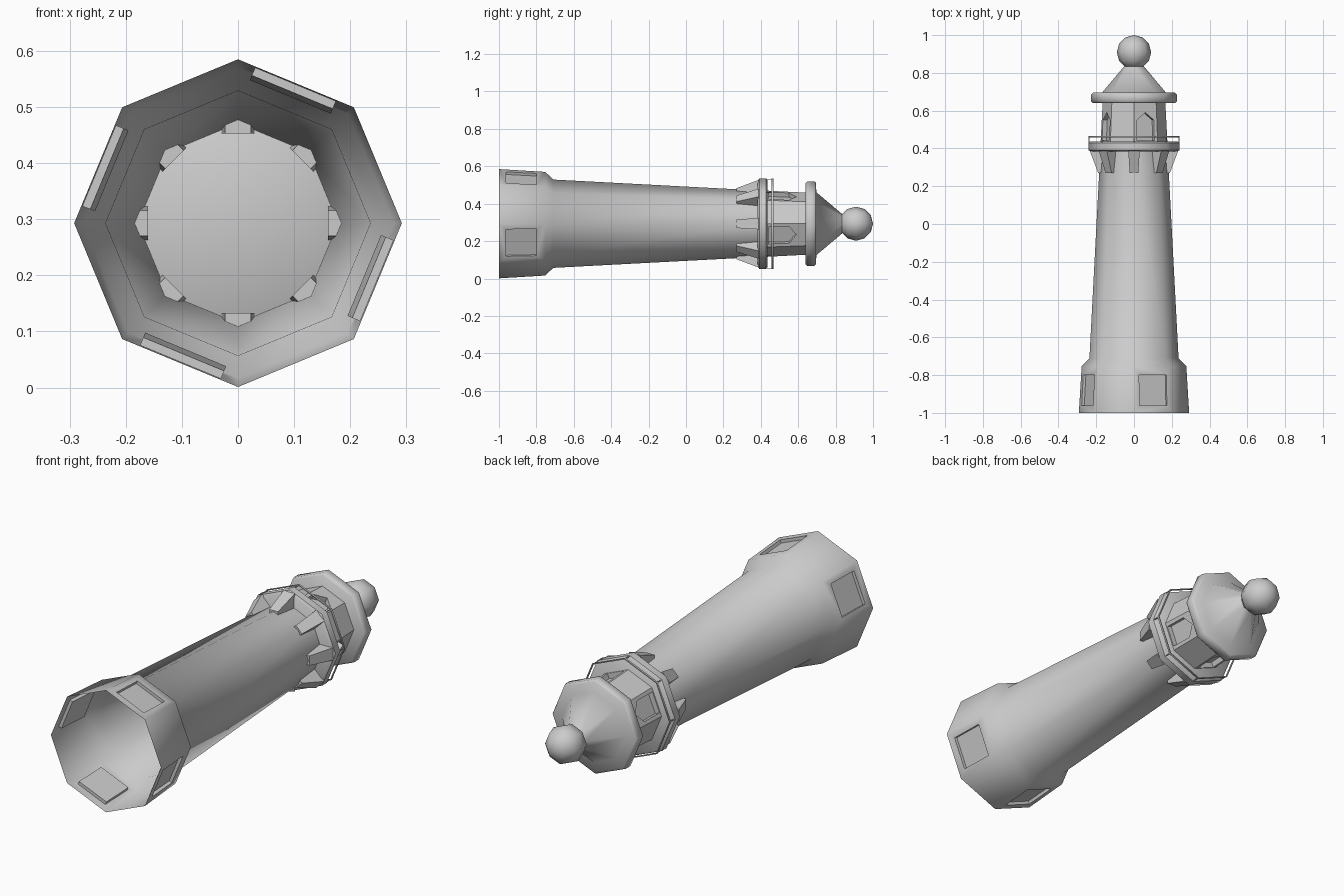
import bpy, bmesh, math
from mathutils import Vector

if "Cube" in bpy.data.objects:
    bpy.data.objects.remove(bpy.data.objects["Cube"])

ZC = 0.293          # height of the tower axis, which runs along y
N = 8
HALF = math.pi / N


def pt(r, a, y):
    return Vector((r * math.cos(a), y, ZC + r * math.sin(a)))


def finish(bm, name, angle):
    bmesh.ops.recalc_face_normals(bm, faces=bm.faces)
    me = bpy.data.meshes.new(name)
    bm.to_mesh(me)
    bm.free()
    ob = bpy.data.objects.new(name, me)
    bpy.context.collection.objects.link(ob)
    if angle:
        bpy.ops.object.select_all(action='DESELECT')
        ob.select_set(True)
        bpy.context.view_layer.objects.active = ob
        bpy.ops.object.shade_smooth_by_angle(angle=math.radians(angle))
    return ob


def recess(bm, corners, k, lo, hi, outline, depth):
    """Fill one wall face around a sunken panel; outline is (sideways, y)."""
    (y0, r0), (y1, r1) = lo, hi
    a = (2 * k + 1) * HALF
    nrm = Vector((math.cos(a), 0, math.sin(a)))
    tan = Vector((-math.sin(a), 0, math.cos(a)))

    def place(u, y, d):
        r = r0 + (r1 - r0) * (y - y0) / (y1 - y0)
        return Vector((0, y, ZC)) + nrm * (r * math.cos(HALF) - d) + tan * u

    rim = [bm.verts.new(place(u, y, 0)) for u, y in outline]
    floor = [bm.verts.new(place(u, y, depth)) for u, y in outline]
    edges = []
    for loop in (corners, rim):
        for v, w in zip(loop, loop[1:] + loop[:1]):
            edges.append(bm.edges.get((v, w)) or bm.edges.new((v, w)))
    bmesh.ops.triangle_fill(bm, edges=edges, use_beauty=True, normal=nrm)
    n = len(rim)
    for i in range(n):
        j = (i + 1) % n
        bm.faces.new((rim[i], rim[j], floor[j], floor[i]))
    bm.faces.new(floor)


def lathe(name, profile, cap_start=False, cap_end=False, closed=False,
          angle=50, band=None, outline=None, depth=0.0):
    """Eight-sided turned part; profile is a list of (y, radius)."""
    bm = bmesh.new()
    rings = [[bm.verts.new(pt(r, 2 * k * HALF, y)) for k in range(N)]
             for y, r in profile]
    m = len(rings)
    for i in range(m if closed else m - 1):
        p, q = rings[i], rings[(i + 1) % m]
        for k in range(N):
            c = [p[k], p[(k + 1) % N], q[(k + 1) % N], q[k]]
            if i == band and k % 2:
                recess(bm, c, k, profile[i], profile[i + 1], outline, depth)
            else:
                bm.faces.new(c)
    if cap_start:
        bm.faces.new(rings[0])
    if cap_end:
        bm.faces.new(rings[-1])
    return finish(bm, name, angle)


def wedge(name, k, sections):
    """Spoke-like block at corner k; sections are (y, r_in, r_out, half_width)."""
    a = 2 * k * HALF
    side = Vector((-math.sin(a), 0, math.cos(a)))
    bm = bmesh.new()
    s = [[bm.verts.new(pt(r, a, y) + side * w)
          for r, w in ((ri, -h), (ro, -h), (ro, h), (ri, h))]
         for y, ri, ro, h in sections]
    for i in range(4):
        j = (i + 1) % 4
        bm.faces.new((s[0][i], s[0][j], s[1][j], s[1][i]))
    bm.faces.new(s[0])
    bm.faces.new(s[1])
    finish(bm, name, 0)


# Hollow tower with a wide foot and four sunken square panels
lathe("tower", [(-1, 0.292), (-0.752, 0.277), (-0.71, 0.236), (0.39, 0.178)],
      cap_end=True, band=0, depth=0.015,
      outline=[(-0.078, -0.962), (0.078, -0.962), (0.078, -0.8), (-0.078, -0.8)])

# Gallery floor with bevelled rim
lathe("gallery", [(0.383, 0.23), (0.392, 0.242), (0.428, 0.242), (0.437, 0.23)],
      cap_start=True, cap_end=True)

# Brackets under the gallery and thin railing posts above it
for k in range(N):
    wedge(f"bracket_{k}", k, [(0.27, 0.16, 0.19, 0.023), (0.387, 0.16, 0.234, 0.03)])
    wedge(f"rail_post_{k}", k, [(0.425, 0.236, 0.24, 0.002), (0.462, 0.236, 0.24, 0.002)])
lathe("gallery_rail", [(0.458, 0.237), (0.458, 0.242), (0.467, 0.242), (0.467, 0.237)],
      closed=True)

# Lantern room with four pointed sunken windows
lathe("lantern_room", [(0.43, 0.177), (0.66, 0.165)], angle=30, band=0, depth=0.025,
      outline=[(-0.049, 0.442), (0.049, 0.442), (0.049, 0.55), (0, 0.59), (-0.049, 0.55)])

# Roof: bevelled eave and truncated cone
lathe("roof", [(0.64, 0.218), (0.649, 0.227), (0.686, 0.227), (0.695, 0.218),
               (0.697, 0.168), (0.835, 0.052)], cap_start=True, cap_end=True)

# Ball on the roof
bpy.ops.mesh.primitive_uv_sphere_add(segments=8, ring_count=6, radius=0.091,
                                     location=(0, 0.909, ZC),
                                     rotation=(math.pi / 2, 0, 0))
ball = bpy.context.object
ball.name = "roof_ball"
bpy.ops.object.shade_smooth()
